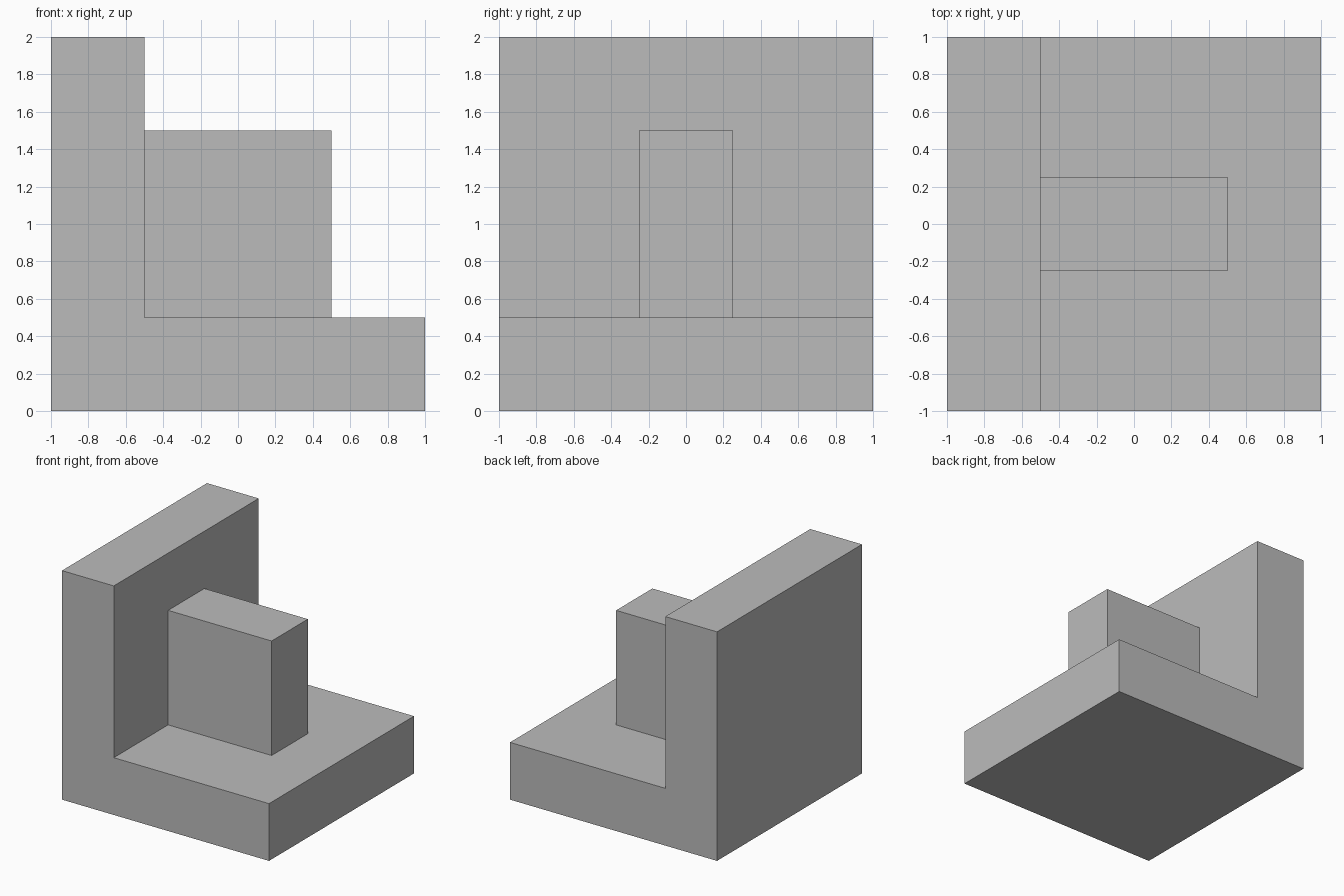
import bpy
import bmesh
from mathutils import Vector

default = bpy.data.objects.get("Cube")
if default:
    bpy.data.objects.remove(default, do_unlink=True)

# Single grey finish
COLOUR = (0.5, 0.5, 0.5, 1.0)
grey = bpy.data.materials.new("plain_grey")
grey.use_nodes = True
grey.diffuse_color = COLOUR
shader = next(n for n in grey.node_tree.nodes if n.type == "BSDF_PRINCIPLED")
shader.inputs["Base Color"].default_value = COLOUR


def extrude_profile(name, profile, half_depth):
    """Extrude an x-z outline along y, centred on y = 0."""
    bm = bmesh.new()
    face = bm.faces.new([bm.verts.new((x, -half_depth, z)) for x, z in profile])
    result = bmesh.ops.extrude_face_region(bm, geom=[face])
    back = [g for g in result["geom"] if isinstance(g, bmesh.types.BMVert)]
    bmesh.ops.translate(bm, verts=back, vec=Vector((0, 2 * half_depth, 0)))
    bmesh.ops.recalc_face_normals(bm, faces=bm.faces)
    mesh = bpy.data.meshes.new(name)
    bm.to_mesh(mesh)
    bm.free()
    mesh.materials.append(grey)
    obj = bpy.data.objects.new(name, mesh)
    bpy.context.collection.objects.link(obj)
    return obj


# L-shaped bracket: base slab and upright wall in one piece
extrude_profile("angle_bracket",
                [(-1, 0), (1, 0), (1, 0.5), (-0.5, 0.5), (-0.5, 2), (-1, 2)], 1)

# Block standing in the corner of the bracket
extrude_profile("centre_block",
                [(-0.5, 0.5), (0.5, 0.5), (0.5, 1.5), (-0.5, 1.5)], 0.25)
